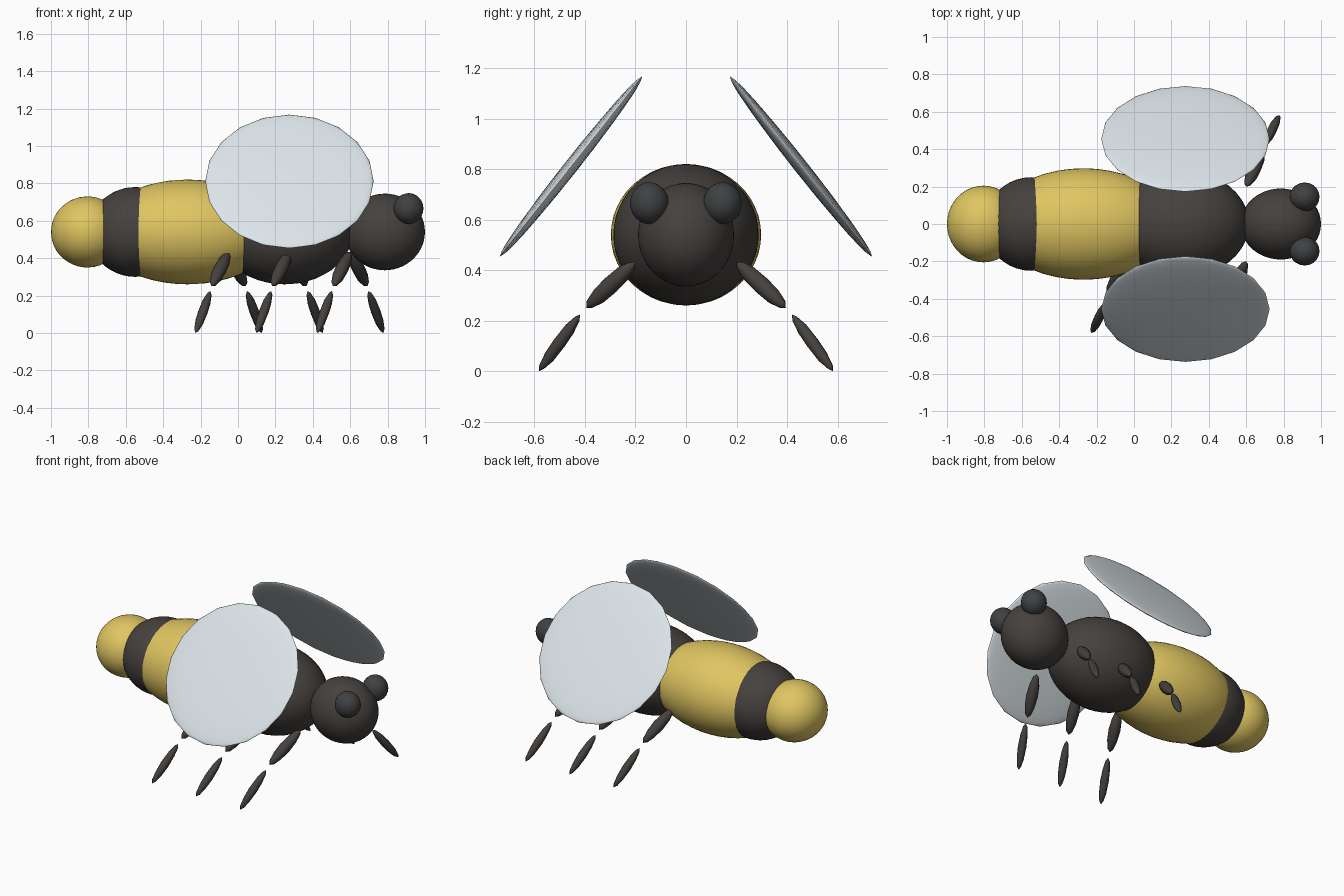
import bpy
from math import radians
from mathutils import Vector

if "Cube" in bpy.data.objects:
    bpy.data.objects.remove(bpy.data.objects["Cube"])


def material(name, r, g, b):
    m = bpy.data.materials.new(name)
    m.diffuse_color = (r, g, b, 1)
    m.use_nodes = True
    m.node_tree.nodes["Principled BSDF"].inputs["Base Color"].default_value = m.diffuse_color
    return m


DARK = material("dark_brown", 0.06, 0.053, 0.048)
YELLOW = material("yellow", 0.74, 0.56, 0.12)
EYE = material("eye_black", 0.05, 0.052, 0.055)
WING = material("pale_wing", 0.72, 0.78, 0.82)


def ellipsoid(name, centre, radii, mat, subdivisions=3):
    bpy.ops.mesh.primitive_ico_sphere_add(subdivisions=subdivisions, radius=1, location=centre)
    ob = bpy.context.object
    ob.name = name
    ob.scale = radii
    ob.data.materials.append(mat)
    bpy.ops.object.shade_smooth()
    return ob


def limb(name, a, b, radius):
    a, b = Vector(a), Vector(b)
    ob = ellipsoid(name, (a + b) / 2, (radius, radius, (b - a).length / 2), DARK, 2)
    ob.rotation_euler = (b - a).to_track_quat('Z', 'Y').to_euler()
    return ob


# Body: overlapping ellipsoids from tail to head
Z = 0.54
for name, x, radii, mat in (
        ("tail_tip", -0.805, (0.195, 0.205, 0.19), YELLOW),
        ("abdomen_band", -0.55, (0.25, 0.25, 0.24), DARK),
        ("abdomen", -0.27, (0.48, 0.298, 0.28), YELLOW),
        ("thorax", 0.25, (0.365, 0.288, 0.28), DARK),
        ("head", 0.785, (0.215, 0.19, 0.205), DARK)):
    ellipsoid(name, (x, 0, Z), radii, mat, 4)

for s, side in ((-1, "right"), (1, "left")):
    # Eye
    ellipsoid(f"eye_{side}", (0.912, s * 0.145, 0.665), (0.08, 0.077, 0.083), EYE)

    # Wing: thin tilted disc
    wing = ellipsoid(f"wing_{side}", (0.275, s * 0.455, 0.81), (0.45, 0.455, 0.028), WING)
    wing.rotation_euler.x = -s * radians(51.7)

    # Legs: the two sides sweep in opposite directions
    for i, hip in enumerate((-0.05, 0.275, 0.6)):
        limb(f"upper_leg_{side}_{i + 1}", (hip + s * 0.0, s * 0.2, 0.433),
             (hip + s * 0.09, s * 0.395, 0.25), 0.036)
        limb(f"lower_leg_{side}_{i + 1}", (hip + s * 0.098, s * 0.42, 0.224),
             (hip + s * 0.177, s * 0.582, 0.0), 0.026)
